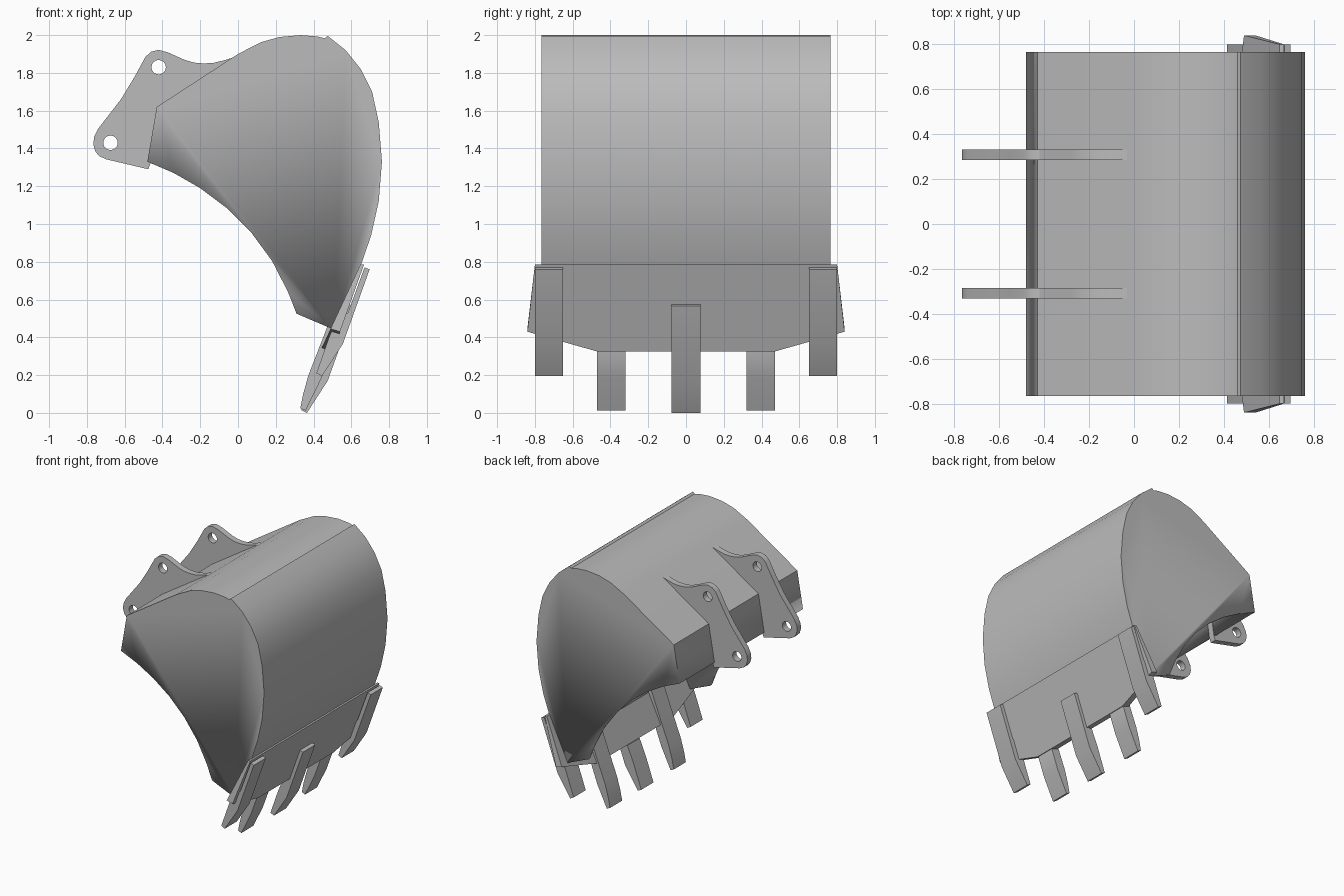
import bpy, bmesh, math

cube = bpy.data.objects.get("Cube")
if cube:
    bpy.data.objects.remove(cube, do_unlink=True)

steel = bpy.data.materials.new("grey steel")
steel.use_nodes = True
GREY = (0.5, 0.5, 0.5, 1)
steel.diffuse_color = GREY
steel.node_tree.nodes["Principled BSDF"].inputs["Base Color"].default_value = GREY


def finish(name, mesh):
    """Link a mesh as a named part with the steel material and sharp corners kept."""
    obj = bpy.data.objects.new(name, mesh)
    bpy.context.collection.objects.link(obj)
    mesh.materials.clear()
    mesh.materials.append(steel)
    bpy.ops.object.select_all(action='DESELECT')
    obj.select_set(True)
    bpy.context.view_layer.objects.active = obj
    bpy.ops.object.shade_smooth_by_angle(angle=math.radians(28))
    return obj


def prism(name, near, far, open_from=None):
    """Bridge two matching outlines; sides from index open_from on are left open."""
    bm = bmesh.new()
    a = [bm.verts.new(p) for p in near]
    b = [bm.verts.new(p) for p in far]
    bm.faces.new(a)
    bm.faces.new(b[::-1])
    n = len(a)
    sides = [bm.faces.new((a[i], b[i], b[(i + 1) % n], a[(i + 1) % n])) for i in range(n)]
    bmesh.ops.recalc_face_normals(bm, faces=bm.faces)
    if open_from is not None:
        bmesh.ops.delete(bm, geom=sides[open_from:], context='FACES')
    mesh = bpy.data.meshes.new(name)
    bm.to_mesh(mesh)
    bm.free()
    return finish(name, mesh)


def slab(name, outline, y, half, open_from=None):
    """Extrude an x-z outline across y."""
    return prism(name, [(x, y - half, z) for x, z in outline],
                 [(x, y + half, z) for x, z in outline], open_from)


# Hollow bucket body: back sheet, then the open mouth edge
back = [(-0.48, 1.33), (-0.43, 1.62), (0, 1.9), (0.12, 1.962), (0.22, 1.99), (0.33, 2),
        (0.42, 1.993), (0.46, 1.983), (0.475, 1.996), (0.57, 1.92), (0.65, 1.82),
        (0.71, 1.7), (0.745, 1.54), (0.762, 1.33), (0.745, 1.12), (0.705, 0.94),
        (0.65, 0.78), (0.51, 0.44)]
mouth = [(0.31, 0.525), (0.265, 0.64), (0.18, 0.805), (0.07, 0.955), (-0.06, 1.085),
         (-0.2, 1.19), (-0.34, 1.27)]
body = slab("bucket_body", back + mouth, 0, 0.765, open_from=len(back) - 1)
wall = body.modifiers.new("wall thickness", 'SOLIDIFY')
wall.thickness = 0.02
wall.offset = -1

# Cutting edge: tapered plate, thicker toward the lower lip
half_edge = [(0.8, 0.785), (0.84, 0.43), (0.47, 0.325)]
edge = half_edge + [(-y, z) for y, z in reversed(half_edge)]


def edge_side(outer):
    pts = []
    for y, z in edge:
        t = (0.785 - z) / 0.355
        x = 0.667 - 0.127 * t if outer else 0.648 - 0.158 * t
        pts.append((x, y, z if outer else z + 0.015 * t))
    return pts


prism("cutting_edge", edge_side(False), edge_side(True))

# Teeth: three lie on the outer face of the edge, two on its inner face
outer_tooth = [(0.335, 0.015), (0.365, 0), (0.475, 0.17), (0.617, 0.565), (0.59, 0.575),
               (0.5, 0.33), (0.455, 0.33), (0.4, 0.2)]
inner_tooth = [(0.33, 0.025), (0.358, 0.012), (0.44, 0.18), (0.495, 0.33), (0.49, 0.44),
               (0.555, 0.585), (0.525, 0.595), (0.455, 0.41), (0.373, 0.2), (0.345, 0.1)]
slab("middle_tooth", outer_tooth, 0, 0.076)
for side, label in ((-1, "front"), (1, "back")):
    slab(label + "_inner_tooth", inner_tooth, side * 0.395, 0.075)
    slab(label + "_corner_tooth", [(x + 0.08, z + 0.195) for x, z in outer_tooth],
         side * 0.725, 0.075)

# Mounting ears with two pin holes each
ear = [(-0.03, 1.88), (-0.08, 1.865), (-0.13, 1.853), (-0.18, 1.85), (-0.23, 1.854),
       (-0.28, 1.868), (-0.37, 1.908), (-0.42, 1.922), (-0.46, 1.912), (-0.49, 1.885),
       (-0.55, 1.775), (-0.62, 1.66), (-0.74, 1.505), (-0.762, 1.46), (-0.766, 1.42),
       (-0.755, 1.383), (-0.735, 1.36), (-0.7, 1.343), (-0.475, 1.29), (-0.462, 1.325),
       (-0.42, 1.61)]
PINS = [(-0.42, 1.83), (-0.675, 1.43)]


def circle(cx, cz, r, n=24):
    return [(cx + r * math.cos(i * math.tau / n), cz + r * math.sin(i * math.tau / n))
            for i in range(n)]


def holed_plate(name, outlines, y, half):
    """Filled flat curve: inner outlines become holes."""
    curve = bpy.data.curves.new(name, 'CURVE')
    curve.dimensions = '2D'
    curve.fill_mode = 'BOTH'
    curve.extrude = half
    for pts in outlines:
        spline = curve.splines.new('POLY')
        spline.points.add(len(pts) - 1)
        for p, (x, z) in zip(spline.points, pts):
            p.co = (x, z, 0, 1)
        spline.use_cyclic_u = True
    temp = bpy.data.objects.new(name + "_outline", curve)
    bpy.context.collection.objects.link(temp)
    graph = bpy.context.evaluated_depsgraph_get()
    mesh = bpy.data.meshes.new_from_object(temp.evaluated_get(graph))
    bpy.data.objects.remove(temp, do_unlink=True)
    bm = bmesh.new()
    bm.from_mesh(mesh)
    bmesh.ops.remove_doubles(bm, verts=bm.verts, dist=0.0005)
    for v in bm.verts:
        v.co = (v.co.x, y - v.co.z, v.co.y)
    bmesh.ops.recalc_face_normals(bm, faces=bm.faces)
    bm.to_mesh(mesh)
    bm.free()
    return finish(name, mesh)


for side, label in ((-1, "front"), (1, "back")):
    holed_plate(label + "_mounting_ear", [ear] + [circle(x, z, 0.038) for x, z in PINS],
                side * 0.308, 0.024)
